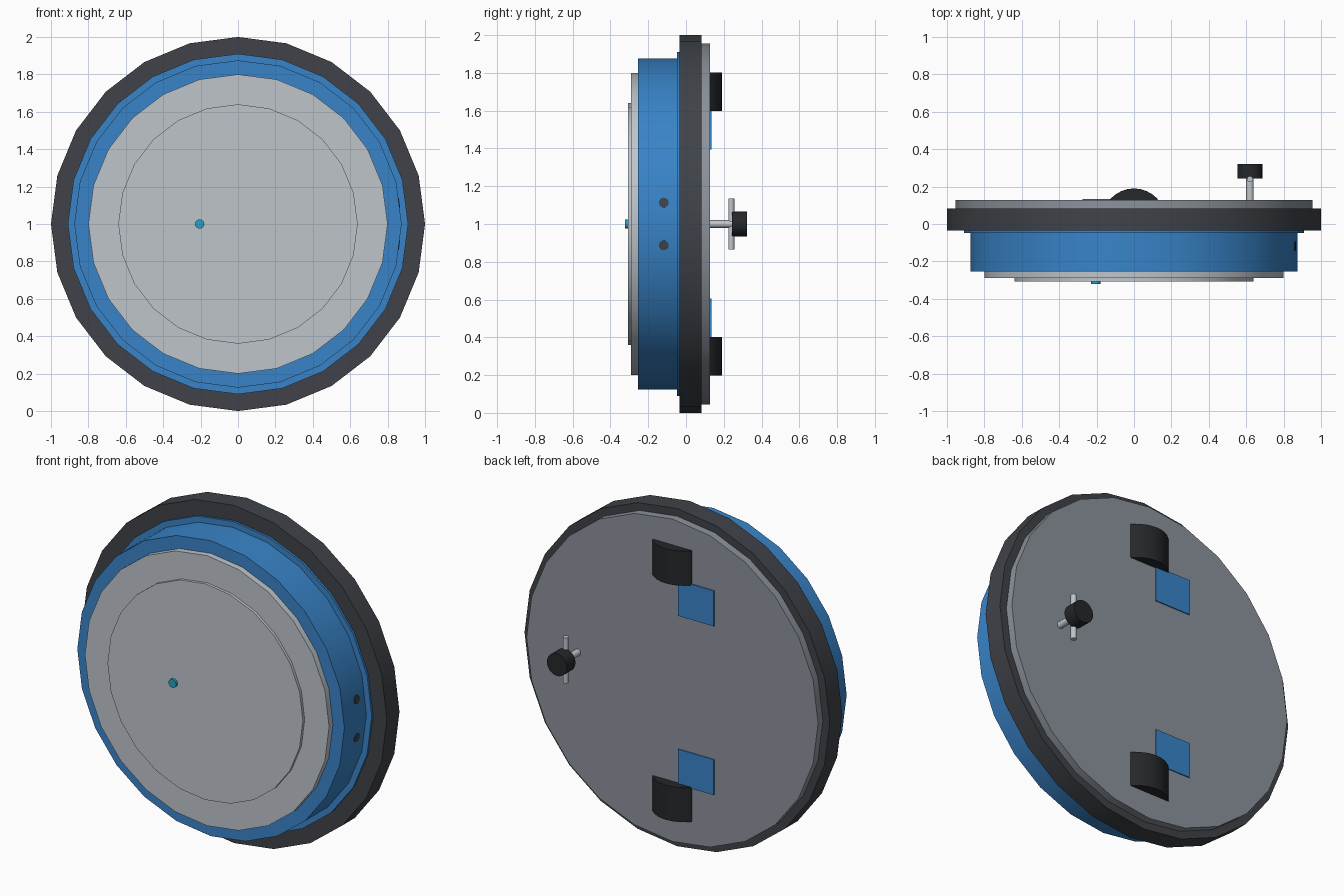
import bpy
from math import radians, cos, sin

if "Cube" in bpy.data.objects:
    bpy.data.objects.remove(bpy.data.objects["Cube"])


def material(name, r, g, b):
    m = bpy.data.materials.new(name)
    m.diffuse_color = (r, g, b, 1)
    m.use_nodes = True
    m.node_tree.nodes["Principled BSDF"].inputs["Base Color"].default_value = m.diffuse_color
    return m


DARK = material("dark rubber", 0.05, 0.055, 0.065)
BLACK = material("black plastic", 0.018, 0.02, 0.023)
BLUE = material("blue paint", 0.04, 0.23, 0.58)
CYAN = material("cyan", 0.02, 0.36, 0.56)
LIGHT = material("light steel", 0.52, 0.56, 0.6)
STEEL = material("plate steel", 0.26, 0.29, 0.33)


def cylinder(name, centre, radius, depth, mat, rot=(0, 0, 0), sides=24):
    bpy.ops.mesh.primitive_cylinder_add(vertices=sides, radius=radius, depth=depth,
                                        location=centre, rotation=rot)
    o = bpy.context.object
    o.name = name
    o.data.materials.append(mat)
    bpy.ops.object.shade_smooth_by_angle(angle=radians(30))
    return o


def disc(name, radius, y0, y1, mat, x=0, sides=24):
    """Cylinder along y between two depths, at mid height."""
    return cylinder(name, (x, (y0 + y1) / 2, 1), radius, y1 - y0, mat,
                    (radians(90), 0, 0), sides)


# Stacked door body, front to back
disc("front_disc", 0.64, -0.307, -0.27, LIGHT)
disc("front_plate", 0.80, -0.29, -0.23, LIGHT)
disc("door_body", 0.875, -0.254, 0.0, BLUE)
disc("body_lip", 0.91, -0.048, 0.0, BLUE)
disc("outer_seal", 1.0, -0.035, 0.083, DARK)
disc("back_plate", 0.955, 0.05, 0.128, STEEL)

# Small front button
disc("front_button", 0.025, -0.322, -0.30, CYAN, x=-0.205, sides=16)

# Two side ports, each on a facet of the body
for s, label in ((1, "upper"), (-1, "lower")):
    a = radians(7.5 * s)
    r = 0.8675
    cylinder(label + "_side_port", (r * cos(a), -0.118, 1 + r * sin(a)), 0.026, 0.006,
             DARK, (0, radians(90) - a, 0), 16)

# Hinge barrels and blue panels, mirrored about mid height
for s, label in ((1, "upper"), (-1, "lower")):
    cylinder(label + "_hinge", (0, 0.02, 1 + 0.70 * s), 0.17, 0.205, BLACK, sides=32)
    bpy.ops.mesh.primitive_cube_add(size=1, location=(-0.158, 0.123, 1 + 0.50 * s))
    panel = bpy.context.object
    panel.name = label + "_hinge_panel"
    panel.scale = (0.235, 0.022, 0.21)
    panel.data.materials.append(BLUE)

# Turn handle: stem, cross bar and knob
disc("handle_stem", 0.02, 0.12, 0.25, LIGHT, x=0.62, sides=16)
cylinder("handle_bar", (0.62, 0.24, 1), 0.016, 0.27, LIGHT, sides=16)
disc("handle_knob", 0.066, 0.243, 0.322, BLACK, x=0.62)
